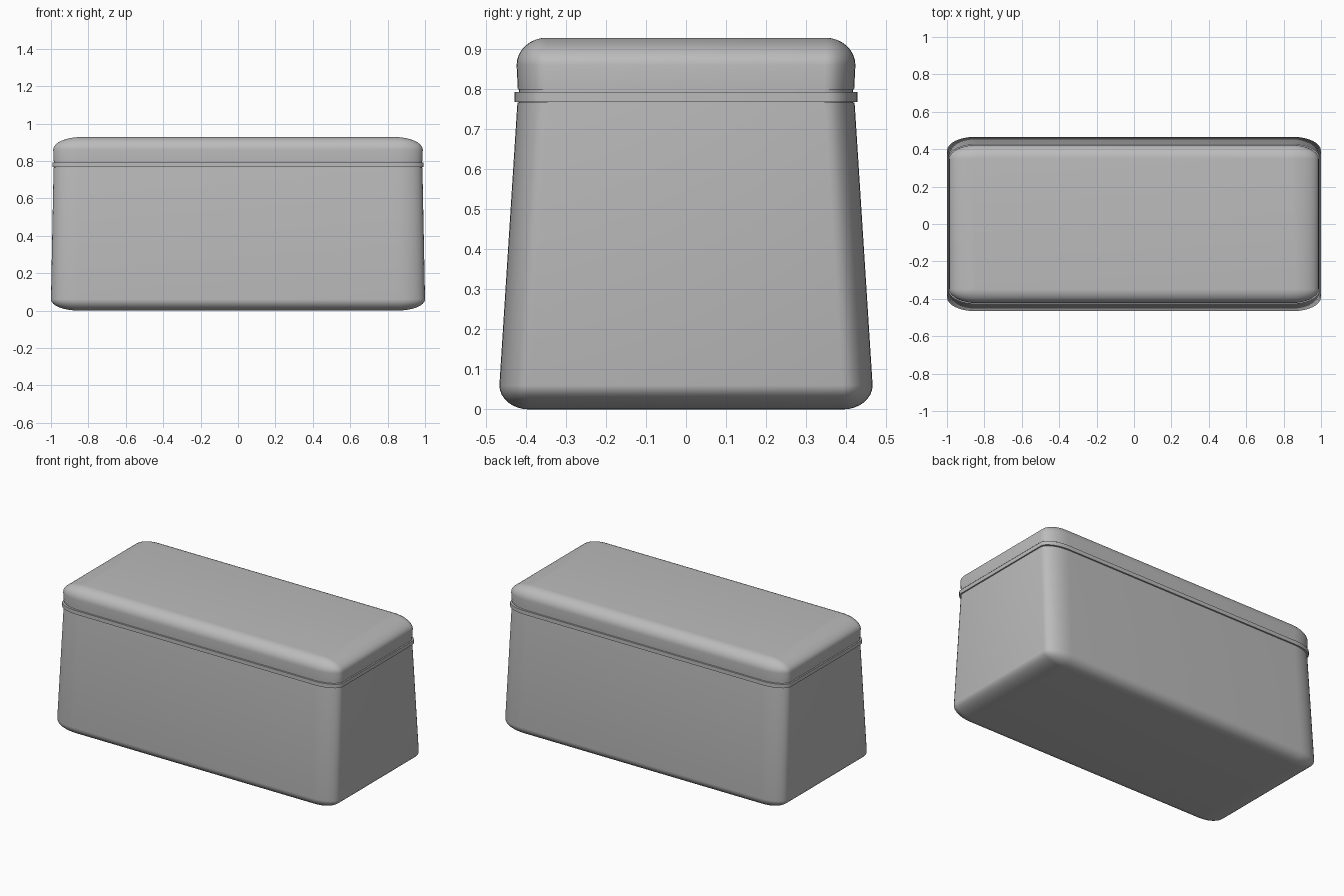
import bpy, bmesh
from math import sin, cos, pi, radians

cube = bpy.data.objects.get("Cube")
if cube:
    bpy.data.objects.remove(cube, do_unlink=True)

grey = bpy.data.materials.new("plain_grey")
grey.use_nodes = True
COLOUR = (0.5, 0.5, 0.5, 1)
grey.diffuse_color = COLOUR
grey.node_tree.nodes["Principled BSDF"].inputs["Base Color"].default_value = COLOUR

SEG = 8                 # segments per rounded corner
RX, RY = 0.15, 0.075    # corners are stretched along the long side


def ring(bm, hx, hy, z, a=0.0):
    """Rounded rectangle, pulled in by the edge rounding at angle a."""
    verts = []
    for q in range(4):
        for i in range(SEG + 1):
            t = (q + i / SEG) * pi / 2
            sx = 1 if q in (0, 3) else -1
            sy = 1 if q < 2 else -1
            verts.append(bm.verts.new((sx * (hx - RX) + RX * cos(a) * cos(t),
                                       sy * (hy - RY) + RY * cos(a) * sin(t), z)))
    return verts


def loft(name, sections):
    """Skin a stack of rounded rectangles and close both ends."""
    bm = bmesh.new()
    rings = [ring(bm, *s) for s in sections]
    for low, high in zip(rings, rings[1:]):
        for i in range(len(low)):
            j = (i + 1) % len(low)
            bm.faces.new((low[i], low[j], high[j], high[i]))
    bm.faces.new(rings[0][::-1])
    bm.faces.new(rings[-1])
    bmesh.ops.remove_doubles(bm, verts=bm.verts, dist=0.0001)
    bmesh.ops.recalc_face_normals(bm, faces=bm.faces)
    mesh = bpy.data.meshes.new(name)
    bm.to_mesh(mesh)
    bm.free()
    mesh.materials.append(grey)
    ob = bpy.data.objects.new(name, mesh)
    bpy.context.collection.objects.link(ob)
    bpy.ops.object.select_all(action='DESELECT')
    ob.select_set(True)
    bpy.context.view_layer.objects.active = ob
    bpy.ops.object.shade_smooth_by_angle(angle=radians(35))


angles = [i / SEG * pi / 2 for i in range(SEG + 1)]

# Tapered body with rounded bottom edge
R = 0.06
loft("box_body",
     [(1.0, 0.466, R - R * sin(a), a) for a in reversed(angles)]
     + [(0.986, 0.421, 0.766)])

# Thin raised band around the seam
loft("seam_band", [(0.992, 0.428, 0.768), (0.992, 0.428, 0.793)])

# Recessed neck joining band and lid
loft("lid_neck", [(0.983, 0.417, 0.76), (0.983, 0.417, 0.805)])

# Lid with rounded top edge
R = 0.068
loft("lid", [(0.986, 0.420, 0.799)]
     + [(0.988, 0.423, 0.928 - R + R * sin(a), a) for a in angles])
